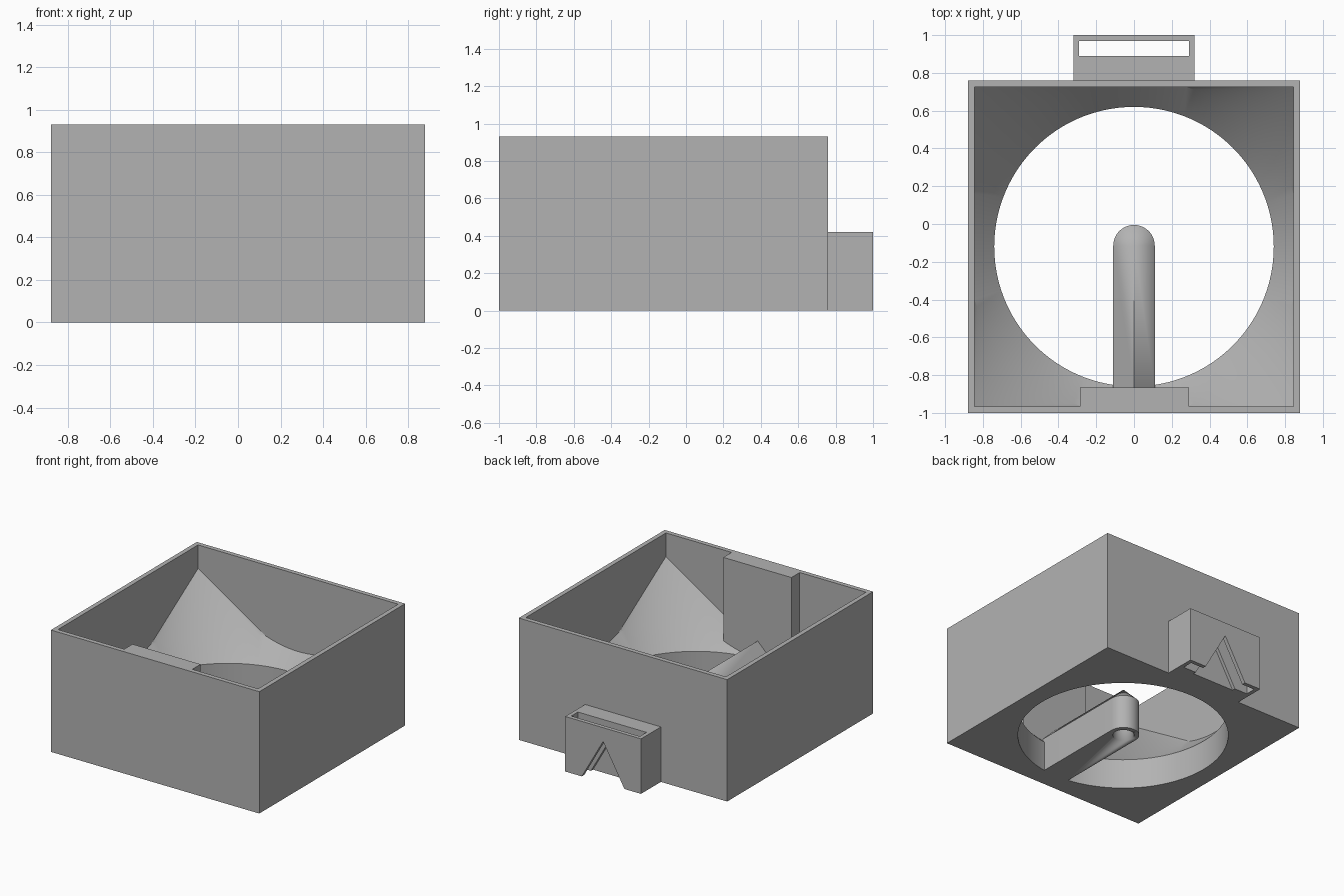
import bpy, bmesh, math
from mathutils import Vector

cube = bpy.data.objects.get("Cube")
if cube:
    bpy.data.objects.remove(cube, do_unlink=True)

grey = bpy.data.materials.new("plain grey")
grey.use_nodes = True
grey.diffuse_color = (0.45, 0.45, 0.45, 1)
grey.node_tree.nodes["Principled BSDF"].inputs["Base Color"].default_value = (0.45, 0.45, 0.45, 1)


def finish(name, bm, smooth=False):
    bmesh.ops.recalc_face_normals(bm, faces=bm.faces[:])
    mesh = bpy.data.meshes.new(name)
    bm.to_mesh(mesh)
    bm.free()
    obj = bpy.data.objects.new(name, mesh)
    bpy.context.collection.objects.link(obj)
    mesh.materials.append(grey)
    if smooth:
        bpy.ops.object.select_all(action='DESELECT')
        obj.select_set(True)
        bpy.context.view_layer.objects.active = obj
        bpy.ops.object.shade_smooth_by_angle(angle=math.radians(15))
    return obj


def prism(name, profile, y0, y1):
    """Extrude an (x, z) profile along y."""
    bm = bmesh.new()
    face = bm.faces.new([bm.verts.new((x, y0, z)) for x, z in profile])
    ext = bmesh.ops.extrude_face_region(bm, geom=[face])
    moved = [v for v in ext["geom"] if isinstance(v, bmesh.types.BMVert)]
    bmesh.ops.translate(bm, verts=moved, vec=(0, y1 - y0, 0))
    return finish(name, bm)


def box(name, x0, x1, y0, y1, z0, z1):
    return prism(name, [(x0, z0), (x1, z0), (x1, z1), (x0, z1)], y0, y1)


# Housing: square box whose inside narrows to a round opening
CY = -0.12
OUT, INN, TOP = 0.88, 0.845, 0.93
HOLE, FLARE = 0.74, 0.89
Z_HOLE, Z_FLARE, Z_APEX = 0.23, 0.39, 0.75
K_WALL, K_CORNER = 6, 10

bm = bmesh.new()
cross = math.acos(INN / FLARE)
half = [cross * i / K_WALL for i in range(K_WALL)]
half += [cross + (math.pi / 4 - cross) * i / K_CORNER for i in range(K_CORNER + 1)]
quadrant = [-a for a in reversed(half[1:])] + half[:-1]
angles = [a + q * math.pi / 2 for q in range(4) for a in quadrant]
M, N = len(quadrant), len(angles)


def ring(radius, height):
    verts = []
    for a in angles:
        c, s = math.cos(a), math.sin(a)
        r = radius(max(abs(c), abs(s)))
        verts.append(bm.verts.new((r * c, CY + r * s, height(r))))
    return verts


def corners(size, z):
    signs = [(1, 1), (-1, 1), (-1, -1), (1, -1)]
    return [bm.verts.new((size * x, CY + size * y, z)) for x, y in signs]


slope = (Z_FLARE - Z_HOLE) / (FLARE - HOLE)
base = ring(lambda d: OUT / d, lambda r: 0)
low = ring(lambda d: HOLE, lambda r: 0)
mid = ring(lambda d: HOLE, lambda r: Z_HOLE)
flare = ring(lambda d: min(FLARE, INN / d), lambda r: Z_HOLE + (r - HOLE) * slope)
apex, inner, outer = corners(INN, Z_APEX), corners(INN, TOP), corners(OUT, TOP)

for a, b in ((base, low), (low, mid), (mid, flare)):
    for i in range(N):
        j = (i + 1) % N
        bm.faces.new((a[i], a[j], b[j], b[i]))
for q in range(4):
    p, s = q - 1, q * M
    for k in range(M):
        i, j = s + k, (s + k + 1) % N
        if k < K_CORNER:
            bm.faces.new((flare[i], flare[j], apex[p]))
        elif k >= K_CORNER + 2 * K_WALL:
            bm.faces.new((flare[i], flare[j], apex[q]))
    span = flare[s + K_CORNER:s + K_CORNER + 2 * K_WALL + 1]
    bm.faces.new([apex[p]] + span + [apex[q], inner[q], inner[p]])
    edge = [base[(s + k) % N] for k in range(M + 1)]
    bm.faces.new(edge + [outer[q], outer[p]])
    bm.faces.new((inner[p], inner[q], outer[q], outer[p]))
finish("housing", bm, smooth=True)

# Thick pad inside the front wall
box("front_pad", -0.285, 0.29, -0.97, -0.865, 0.01, TOP)

# Gabled arm with a rounded, cone-topped end over the opening
R, END, START, EAVE, RIDGE = 0.11, -0.115, -0.865, 0.26, 0.37
bm = bmesh.new()
plan = [(R, START)]
plan += [(R * math.cos(math.pi * i / 24), END + R * math.sin(math.pi * i / 24)) for i in range(25)]
plan += [(-R, START)]
bottom = [bm.verts.new((x, y, 0)) for x, y in plan]
eave = [bm.verts.new((x, y, EAVE)) for x, y in plan]
tip = bm.verts.new((0, END, RIDGE))
root = bm.verts.new((0, START, RIDGE))
bm.faces.new(bottom)
last = len(plan) - 1
for i in range(last):
    bm.faces.new((bottom[i], bottom[i + 1], eave[i + 1], eave[i]))
    if 0 < i < last - 1:
        bm.faces.new((eave[i], eave[i + 1], tip))
bm.faces.new((eave[0], eave[1], tip, root))
bm.faces.new((eave[last - 1], eave[last], root, tip))
bm.faces.new((bottom[last], bottom[0], eave[0], root, eave[last]))
arm = finish("support_arm", bm, smooth=True)

# Round socket under the arm's end
bm = bmesh.new()
bmesh.ops.create_cone(bm, cap_ends=True, segments=32, radius1=0.075, radius2=0.075, depth=0.4)
bmesh.ops.translate(bm, verts=bm.verts[:], vec=Vector((0, END, 0)))
cutter = finish("socket_cutter", bm, smooth=True)
cutter.hide_render = True
cutter.hide_viewport = True
cut = arm.modifiers.new("socket", 'BOOLEAN')
cut.operation = 'DIFFERENCE'
cut.solver = 'EXACT'
cut.object = cutter

# Rear clip: slotted block with a V notch in its lower edge
W, H, SLOT, NOTCH = 0.32, 0.42, 0.29, 0.18
notched = [(-W, 0), (-NOTCH, 0), (0, 0.315), (NOTCH, 0), (W, 0), (W, H), (-W, H)]
box("clip_block", -W, W, 0.755, 0.865, 0, H)
prism("clip_inner_plate", notched, 0.865, 0.89)
prism("clip_outer_plate", notched, 0.97, 1.0)
for name, side in (("clip_left_end", 1), ("clip_right_end", -1)):
    box(name, *sorted((side * SLOT, side * W)), 0.89, 0.97, 0, H)
